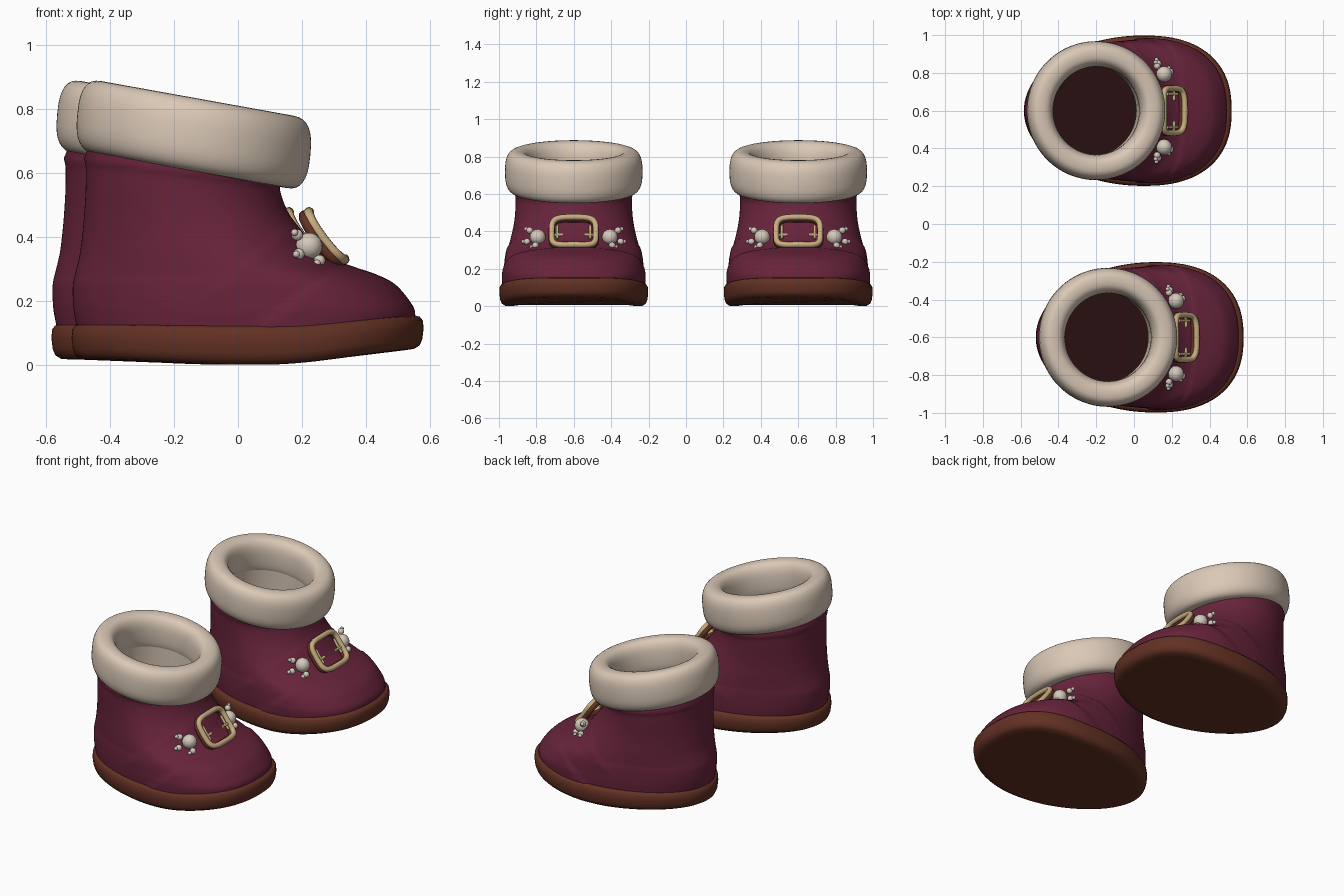
import bpy, bmesh, math
from mathutils import Vector

cube = bpy.data.objects.get("Cube")
if cube:
    bpy.data.objects.remove(cube, do_unlink=True)


def material(name, r, g, b):
    m = bpy.data.materials.new(name)
    m.use_nodes = True
    m.diffuse_color = (r, g, b, 1)
    node = m.node_tree.nodes["Principled BSDF"]
    node.inputs["Base Color"].default_value = (r, g, b, 1)
    node.inputs["Roughness"].default_value = 0.7
    return m


MAROON = material("maroon leather", .135, .017, .043)
BROWN = material("brown rubber", .125, .031, .017)
FLEECE = material("cream fleece", .70, .58, .47)
GOLD = material("pale gold", .58, .42, .22)
DARK = material("dark insole", .022, .005, .005)
PEARL = material("pearl", .66, .58, .50)

# The pair: both toes point along +x, one boot slightly ahead
BOOTS = (("right", Vector((.03, -.6, 0))), ("left", Vector((-.033, .6, 0))))
SEGS = 144


def place(name, data, mat):
    """Add one linked copy of a part to each boot."""
    data.materials.append(mat)
    for side, origin in BOOTS:
        ob = bpy.data.objects.new(side + "_" + name, data)
        ob.location = origin
        bpy.context.collection.objects.link(ob)


def loft(name, rings, mat, loop=False, caps=False):
    """Skin a stack of closed rings; loop joins the last to the first."""
    bm = bmesh.new()
    rows = [[bm.verts.new(p) for p in ring] for ring in rings]
    pairs = list(zip(rows, rows[1:])) + ([(rows[-1], rows[0])] if loop else [])
    for a, b in pairs:
        for i in range(len(a)):
            j = (i + 1) % len(a)
            bm.faces.new((a[i], a[j], b[j], b[i]))
    if caps:
        bm.faces.new(rows[0][::-1])
        bm.faces.new(rows[-1])
    bmesh.ops.recalc_face_normals(bm, faces=bm.faces)
    for f in bm.faces:
        f.smooth = len(f.verts) == 4
    mesh = bpy.data.meshes.new(name)
    bm.to_mesh(mesh)
    bm.free()
    place(name, mesh, mat)


def power(v, n):
    return math.copysign(abs(v) ** (2 / n), v)


def footprint(back, front, wide, half, n):
    """Egg-shaped outline: widest at x = wide, blunter at the toe."""
    pts = []
    for i in range(SEGS):
        a = math.tau * i / SEGS
        c, s = math.cos(a), math.sin(a)
        k = n if c > 0 else 2
        reach = front - wide if c > 0 else wide - back
        pts.append((wide + reach * power(c, k), half * power(s, k)))
    return pts


def smooth(t):
    t = min(1, max(0, t))
    return t * t * (3 - 2 * t)


def catmull(p, t):
    a, b, c, d = p
    return .5 * (2*b + (c - a)*t + (2*a - 5*b + 4*c - d)*t*t + (3*b - a - 3*c + d)*t**3)


# Sole: rounded slab with toe spring
def sole_z(x, t):
    low = .05 * smooth((x - .05) / .55) + .016 * smooth((-x) / .5)
    high = .121 + .032 * smooth((x - .1) / .45) + .005 * smooth(-x / .5)
    return low + (high - low) * t


rings = []
for inset, t in ((.06, 0), (.03, .02), (.012, .12), (.004, .3), (0, .6),
                 (.002, .85), (.012, .97), (.025, 1), (.06, .97)):
    outline = footprint(-.55 + inset, .55 - inset, .08, .398 - inset, 2.4)
    rings.append([(x, y, sole_z(x, t)) for x, y in outline])
loft("sole", rings, BROWN, caps=True)

# Upper: height, heel x, toe x, widest x, half width
SECTIONS = [Vector(s) for s in (
    (.10, -.53, .51, .08, .372), (.16, -.542, .515, .08, .376),
    (.20, -.546, .495, .07, .374), (.25, -.546, .45, .05, .368),
    (.28, -.54, .39, .03, .361), (.30, -.535, .33, 0, .355),
    (.32, -.53, .28, -.03, .349), (.36, -.522, .22, -.08, .338),
    (.42, -.515, .168, -.13, .324), (.48, -.51, .125, -.17, .315),
    (.55, -.506, .1, -.2, .311), (.63, -.505, .09, -.2, .312),
    (.72, -.5, .08, -.2, .31))]


def relief(x, y, z):
    """Raised toe cap, welt under the cuff and a side crease."""
    cap = .009 * smooth((x - .04 - 1.3 * (z - .13)) / .025)
    welt = .008 * math.exp(-((z - .605 + .12 * (x + .2)) / .012) ** 2)
    crease = (x + .14 - 1.15 * (z - .2)) / .022
    fade = smooth((z - .17) / .08) * smooth((.47 - z) / .06) * smooth((abs(y) - .08) / .1)
    return cap + welt + .007 * smooth(crease + .5) * math.exp(-max(0, crease) / 4) * fade


rings = []
STEPS = 6
for i in range(len(SECTIONS) - 1):
    ctrl = [SECTIONS[min(max(i + k, 0), len(SECTIONS) - 1)] for k in (-1, 0, 1, 2)]
    for step in range(STEPS):
        z, back, front, wide, half = [catmull(v, step / STEPS) for v in zip(*ctrl)]
        n = 2.4 - .35 * smooth((z - .15) / .2)
        ring = []
        for x, y in footprint(back, front, wide, half, n):
            out = Vector((x - wide, y, .15 * smooth((x - .1) / .2))).normalized()
            ring.append(Vector((x, y, z)) + out * relief(x, y, z))
        rings.append(ring)
loft("upper", rings, MAROON)

# Insole inside the shaft
outline = footprint(-.5, .45, .05, .34, 2.2)
loft("insole", [[(x, y, z) for x, y in outline] for z in (.13, .145)], DARK, caps=True)

# Fleece cuff: thick rounded band, sloping down to the front
CUFF_X, CUFF_Z, SLOPE = -.168, .719, .18


def cuff_ring(radius, h):
    pts = []
    for i in range(SEGS):
        a = math.tau * i / SEGS
        dx = radius * math.cos(a)
        pts.append((CUFF_X + dx + .1 * h, radius * 1.01 * math.sin(a),
                    CUFF_Z + h - SLOPE * dx))
    return pts


rings = []
for i in range(32):
    a = math.tau * i / 32
    rings.append(cuff_ring(.297 + .067 * power(math.cos(a), 2.7),
                           .113 * power(math.sin(a), 2.7)))
loft("fleece_cuff", rings, FLEECE, loop=True)
loft("fleece_lining", [cuff_ring(.238, h) for h in (-.06, -.15, -.25)], FLEECE)

# Buckle: a frame lying on the instep, with a darker backing
CENTRE = Vector((.238, 0, .396))
DOWN = Vector((.6, 0, -.8))
NORMAL = Vector((.8, 0, .6))


def on_buckle(y, v, lift=0):
    dish = .9 * v * v - .5 * y * y
    return CENTRE + DOWN * v + NORMAL * (lift + dish) + Vector((0, y, 0))


def tube(name, pts, radius, mat, cyclic=False):
    cu = bpy.data.curves.new(name, "CURVE")
    cu.dimensions = "3D"
    cu.bevel_depth = radius
    cu.bevel_resolution = 3
    cu.use_fill_caps = True
    sp = cu.splines.new("POLY")
    sp.points.add(len(pts) - 1)
    for p, co in zip(sp.points, pts):
        p.co = (*co, 1)
    sp.use_cyclic_u = cyclic
    sp.use_smooth = True
    place(name, cu, mat)


def frame(name, lift, radius, mat):
    pts = []
    for i in range(48):
        a = math.tau * i / 48
        pts.append(on_buckle(.118 * power(math.cos(a), 4.5),
                             .092 * power(math.sin(a), 4.5), lift))
    tube(name, pts, radius, mat, cyclic=True)


frame("buckle_backing", -.014, .017, BROWN)
frame("buckle_frame", .004, .016, GOLD)
for side, s in (("outer", -1), ("inner", 1)):
    tube(side + "_buckle_bar", [on_buckle(s * .088, v) for v in (-.045, 0, .045)], .008, GOLD)
    tube(side + "_buckle_prong", [on_buckle(s * y, .015) for y in (.11, .08, .055)], .009, GOLD)


# Pearl clusters at both ends of the buckle
def ball(name, co, radius):
    bm = bmesh.new()
    bmesh.ops.create_uvsphere(bm, u_segments=20, v_segments=12, radius=radius)
    bmesh.ops.translate(bm, verts=bm.verts, vec=co)
    for f in bm.faces:
        f.smooth = True
    mesh = bpy.data.meshes.new(name)
    bm.to_mesh(mesh)
    bm.free()
    place(name, mesh, PEARL)


for side, s in (("outer", -1), ("inner", 1)):
    ball(side + "_pearl", (.192, s * .193, .37), .042)
    for i, (x, y, z) in enumerate(((.155, .236, .405), (.16, .25, .345), (.225, .205, .325))):
        ball(f"{side}_small_pearl_{i}", (x, s * y, z), .018)
        ball(f"{side}_tiny_pearl_{i}", (x - .008, s * (y + .02), z + .008 * (1 - i)), .011)
